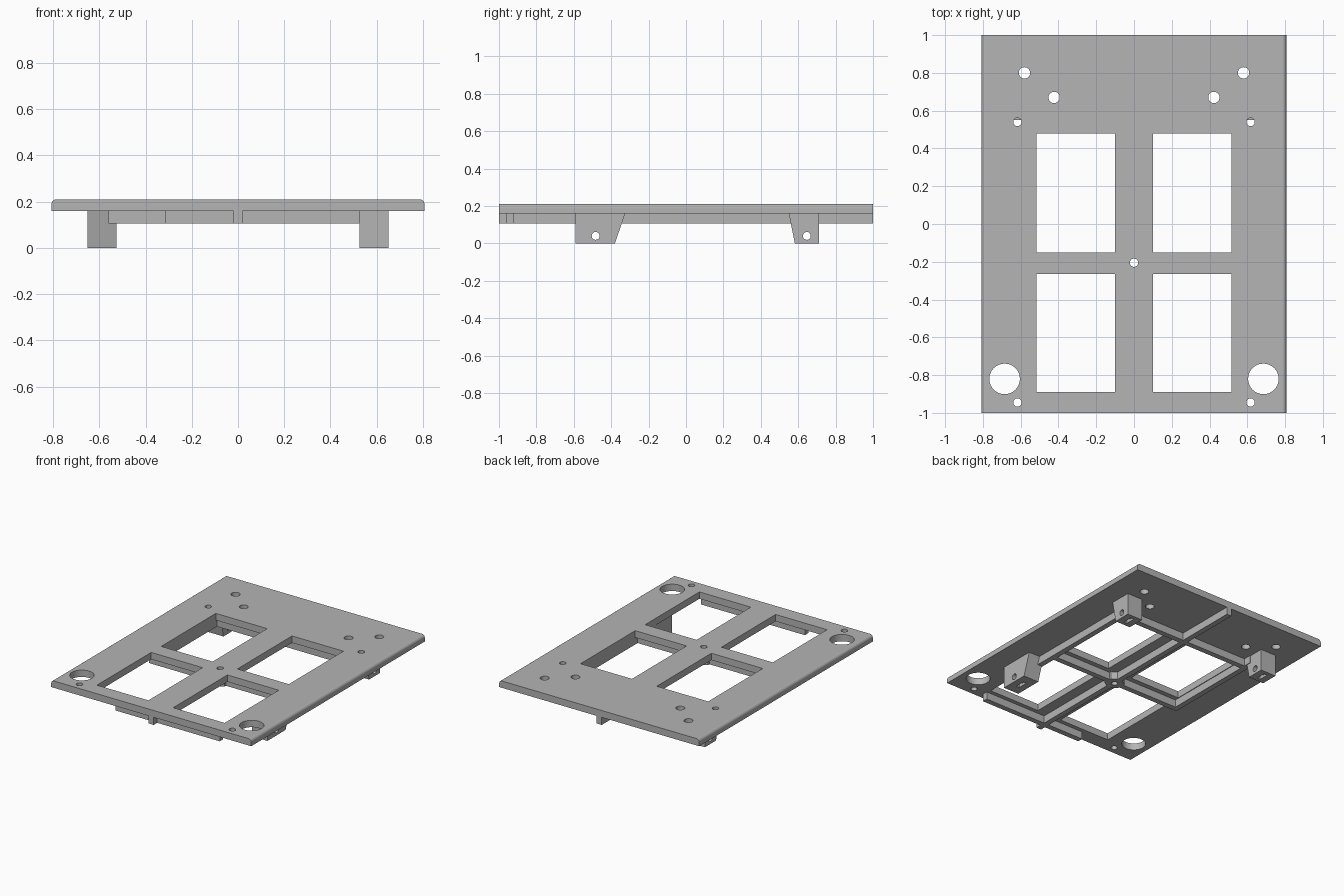
import bpy, bmesh
from math import pi, sin, cos, radians
from mathutils import Matrix, Vector

if "Cube" in bpy.data.objects:
    bpy.data.objects.remove(bpy.data.objects["Cube"], do_unlink=True)

grey = bpy.data.materials.new("plain grey")
grey.use_nodes = True
grey.diffuse_color = (0.46, 0.46, 0.46, 1)
for node in grey.node_tree.nodes:
    if node.type == 'BSDF_PRINCIPLED':
        node.inputs["Base Color"].default_value = grey.diffuse_color

W, BOTTOM, TOP, RIB = 0.807, 0.16, 0.21, 0.105


def finish(name, bm):
    bmesh.ops.recalc_face_normals(bm, faces=bm.faces)
    mesh = bpy.data.meshes.new(name)
    bm.to_mesh(mesh)
    bm.free()
    mesh.materials.append(grey)
    obj = bpy.data.objects.new(name, mesh)
    bpy.context.collection.objects.link(obj)
    return obj


def add_box(bm, x, y, z):
    size = [b - a for a, b in (x, y, z)]
    mid = [(a + b) / 2 for a, b in (x, y, z)]
    m = Matrix.Translation(mid) @ Matrix.Diagonal((*size, 1))
    bmesh.ops.create_cube(bm, size=1, matrix=m)


def add_cylinder(bm, centre, r, depth, axis='Z', sides=32):
    m = Matrix.Translation(centre)
    if axis == 'X':
        m = m @ Matrix.Rotation(pi / 2, 4, 'Y')
    bmesh.ops.create_cone(bm, cap_ends=True, segments=sides, radius1=r,
                          radius2=r, depth=depth, matrix=m)


def box(name, x, y, z):
    bm = bmesh.new()
    add_box(bm, x, y, z)
    return finish(name, bm)


def prism(name, points, offset):
    bm = bmesh.new()
    face = bm.faces.new([bm.verts.new(p) for p in points])
    new = bmesh.ops.extrude_face_region(bm, geom=[face])["geom"]
    verts = [v for v in new if isinstance(v, bmesh.types.BMVert)]
    bmesh.ops.translate(bm, verts=verts, vec=Vector(offset))
    return finish(name, bm)


def cut(obj, bm):
    cutter = finish("cutter", bm)
    cutter.hide_render = True
    mod = obj.modifiers.new("cut", 'BOOLEAN')
    mod.operation, mod.solver, mod.object = 'DIFFERENCE', 'EXACT', cutter
    bpy.ops.object.select_all(action='DESELECT')
    bpy.context.view_layer.objects.active = obj
    obj.select_set(True)
    bpy.ops.object.modifier_apply(modifier=mod.name)
    bpy.data.objects.remove(cutter, do_unlink=True)
    bpy.ops.object.shade_smooth_by_angle(angle=radians(30))
    obj.modifiers.new("flat caps", 'WEIGHTED_NORMAL').keep_sharp = True


# Plate with rounded long top edges
R = 0.022
arc = [(W - R + R * cos(a), TOP - R + R * sin(a))
       for a in (i * pi / 12 for i in range(7))]
half = [(W, BOTTOM)] + arc
outline = half + [(-x, z) for x, z in reversed(half)]
plate = prism("plate", [(x, -1, z) for x, z in outline], (0, 2, 0))

# Four windows and all the round holes in the plate
bm = bmesh.new()
holes = [(0.58, 0.8, 0.03), (0.423, 0.67, 0.03), (0.617, 0.54, 0.022),
         (0.685, -0.82, 0.081), (0.617, -0.945, 0.022)]
for side in (-1, 1):
    for y in ((-0.15, 0.48), (-0.89, -0.265)):
        add_box(bm, sorted((side * 0.1, side * 0.515)), y, (0, 0.4))
    for x, y, r in holes:
        add_cylinder(bm, (side * x, y, 0.2), r, 0.4)
add_cylinder(bm, (0, -0.205, 0.2), 0.022, 0.4)
cut(plate, bm)

# Stiffening ribs under the plate
for name, x, y in [
        ("centre_rib_front", (-0.02, 0.02), (-1, -0.26)),
        ("centre_rib_back", (-0.02, 0.02), (-0.15, 1)),
        ("front_rib", (-0.315, 0.525), (-0.96, -0.92)),
        ("back_rib", (-0.56, 0.56), (0.5, 0.54)),
        ("cross_rib_left", (0.055, 0.56), (-0.225, -0.185)),
        ("cross_rib_right", (-0.56, -0.055), (-0.225, -0.185)),
        ("side_rib_left", (0.52, 0.56), (-0.4, 0.6)),
        ("side_rib_right", (-0.56, -0.52), (-0.225, 0.6))]:
    box(name, x, y, (RIB, BOTTOM))

# Six-sided boss around the centre hole
bm = bmesh.new()
add_cylinder(bm, (0, -0.205, (RIB + BOTTOM) / 2), 0.068, BOTTOM - RIB, sides=6)
boss = finish("centre_boss", bm)
bm = bmesh.new()
add_cylinder(bm, (0, -0.205, 0.2), 0.022, 0.4)
cut(boss, bm)


# Mounting legs, each with a cross hole and a slot in its foot
def leg(name, x, profile, hole_y):
    obj = prism(name, [(x - 0.0625, y, z) for y, z in profile], (0.125, 0, 0))
    drill = bmesh.new()
    add_cylinder(drill, (x, hole_y, 0.04), 0.021, 0.3, axis='X')
    cut(obj, drill)
    slot = bmesh.new()
    add_box(slot, (x - 0.013, x + 0.013), (hole_y - 0.037, hole_y + 0.037),
            (-0.05, 0.075))
    cut(obj, slot)


front = [(-0.59, 0), (-0.38, 0), (-0.325, BOTTOM), (-0.59, BOTTOM)]
back = [(0.582, 0), (0.71, 0), (0.71, BOTTOM), (0.55, BOTTOM)]
leg("front_leg_left", 0.5875, front, -0.483)
leg("back_leg_left", 0.5875, back, 0.646)
leg("back_leg_right", -0.5875, back, 0.646)
